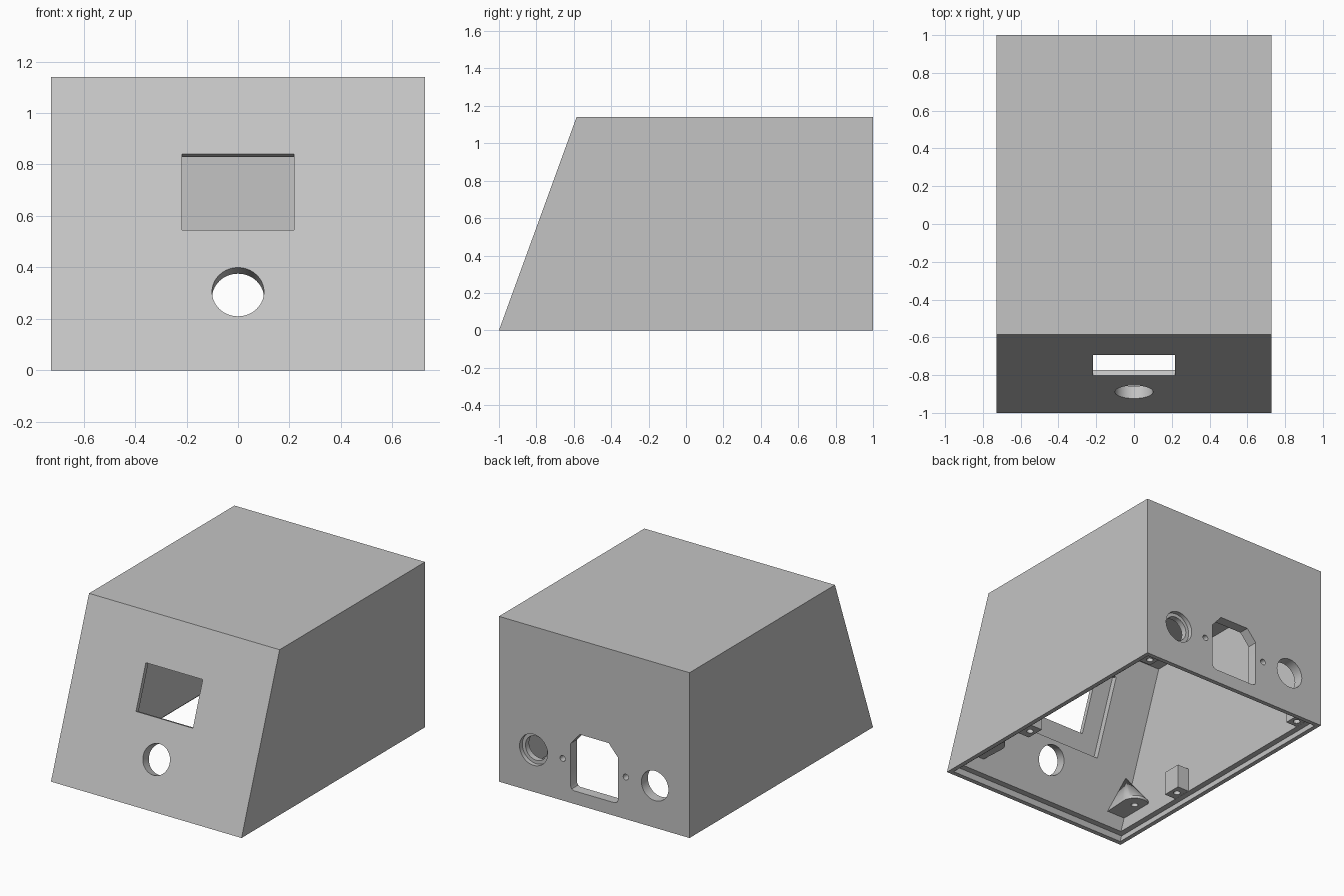
import bpy, bmesh, math
from mathutils import Vector

if "Cube" in bpy.data.objects:
    bpy.data.objects.remove(bpy.data.objects["Cube"], do_unlink=True)

TILT = math.radians(20)
W, H, WALL = 0.727, 1.14, 0.07
SLOPE = math.tan(TILT)

grey = bpy.data.materials.new("light grey plastic")
grey.use_nodes = True
grey.diffuse_color = (0.55, 0.55, 0.55, 1)
grey.node_tree.nodes["Principled BSDF"].inputs["Base Color"].default_value = grey.diffuse_color


def hull(name, points):
    """Convex solid around the given points."""
    bm = bmesh.new()
    for p in points:
        bm.verts.new(p)
    res = bmesh.ops.convex_hull(bm, input=bm.verts)
    junk = {g for g in res["geom_interior"] + res["geom_unused"]
            if isinstance(g, bmesh.types.BMVert)}
    bmesh.ops.delete(bm, geom=list(junk), context="VERTS")
    bmesh.ops.dissolve_limit(bm, angle_limit=0.01, verts=bm.verts, edges=bm.edges)
    bmesh.ops.recalc_face_normals(bm, faces=bm.faces)
    me = bpy.data.meshes.new(name)
    bm.to_mesh(me)
    bm.free()
    me.materials.append(grey)
    ob = bpy.data.objects.new(name, me)
    bpy.context.collection.objects.link(ob)
    return ob


def box(name, x0, x1, y0, y1, z0, z1):
    return hull(name, [(x, y, z) for x in (x0, x1) for y in (y0, y1) for z in (z0, z1)])


def wedge(name, inset, z0, z1):
    """Box with a sloping front, set in from the outer faces."""
    front = lambda z: -1 + inset / math.cos(TILT) + z * SLOPE
    return hull(name, [(x, y, z) for x in (inset - W, W - inset)
                       for z in (z0, z1) for y in (front(z), 1 - inset)])


def ring(r, n=40):
    return [(r * math.cos(math.tau * i / n), r * math.sin(math.tau * i / n)) for i in range(n)]


def on_front(u, s, d):
    """Point on the sloping front: across, up the slope, depth inward."""
    c, k = math.cos(TILT), math.sin(TILT)
    return (u, -1 + s * k + d * c, s * c - d * k)


def front_rect(name, u, s0, s1, d0, d1):
    return hull(name, [on_front(x, s, d) for x in (-u, u) for s in (s0, s1) for d in (d0, d1)])


def back_hole(name, x, z, r, y0=0.85, y1=1.1):
    return hull(name, [(x + a, y, z + b) for a, b in ring(r) for y in (y0, y1)])


def screw_hole(x, y, z0, z1, r=0.022):
    return hull("cutter", [(x + a, y + b, z) for a, b in ring(r, 20) for z in (z0, z1)])


def carve(ob, cutters):
    for c in cutters:
        c.hide_render = True
        m = ob.modifiers.new("cut", "BOOLEAN")
        m.operation, m.solver, m.object = "DIFFERENCE", "EXACT", c
    bpy.context.view_layer.update()
    deps = bpy.context.evaluated_depsgraph_get()
    me = bpy.data.meshes.new_from_object(ob.evaluated_get(deps))
    ob.modifiers.clear()
    ob.data = me
    for c in cutters:
        bpy.data.objects.remove(c, do_unlink=True)


# Hollow shell, open underneath with a stepped rim
shell = wedge("enclosure_shell", 0, 0, H)
cutters = [wedge("cavity", WALL, -0.1, H - WALL),
           wedge("rim_step", 0.03, -0.1, 0.035)]

# Front window with an inner recess, and the round hole below it
cutters += [front_rect("window", 0.217, 0.58, 0.894, -0.1, 0.2),
            front_rect("window_recess", 0.347, 0.455, 1.005, 0.03, 0.12),
            hull("knob_hole", [on_front(a, 0.324 + b, d)
                               for a, b in ring(0.101) for d in (-0.1, 0.2)])]

# Back panel: power inlet with chamfered top, screw holes, round sockets
inlet = [(0.18, 0.41), (0.11, 0.49), (0.18, 0.115), (0.172, 0.098), (0.155, 0.09)]
cutters.append(hull("inlet", [(s * x, y, z) for s in (-1, 1) for x, z in inlet for y in (0.85, 1.1)]))
cutters += [back_hole("inlet_screw", s * 0.241, 0.29, 0.02) for s in (-1, 1)]
cutters += [back_hole("socket", -0.463, 0.29, 0.103),
            back_hole("jack", 0.463, 0.29, 0.083),
            back_hole("jack_counterbore", 0.463, 0.29, 0.107, y0=0.97)]
carve(shell, cutters)
parts = [shell]

for s, side in ((1, "left"), (-1, "right")):
    # Tapered screw boss growing out of the front wall
    x, y, z = s * 0.6, -0.71, 0.12
    disc = [(x + a, y + b, h) for a, b in ring(0.09) for h in (z, z + 0.02)]
    root = [(x + a, -0.9, z) for a in (-0.08, 0.08)]
    boss = hull(side + "_front_boss", disc + root + [(x, -0.8, 0.36)])
    carve(boss, [screw_hole(x, y, 0, z + 0.08)])
    # Side block and back corner block for the base screws
    side_block = box(side + "_side_block", s * 0.57, s * 0.68, -0.37, -0.24, 0.036, 0.2)
    carve(side_block, [screw_hole(s * 0.615, -0.305, 0, 0.14)])
    corner = box(side + "_back_block", s * 0.57, s * 0.68, 0.84, 0.95, 0.036, 0.12)
    carve(corner, [screw_hole(s * 0.615, 0.89, 0, 0.09)])
    parts += [boss, side_block, corner]

# Smooth round holes, crisp edges
bpy.ops.object.select_all(action="DESELECT")
for ob in parts:
    ob.select_set(True)
bpy.context.view_layer.objects.active = shell
bpy.ops.object.shade_smooth_by_angle(angle=math.radians(30))
